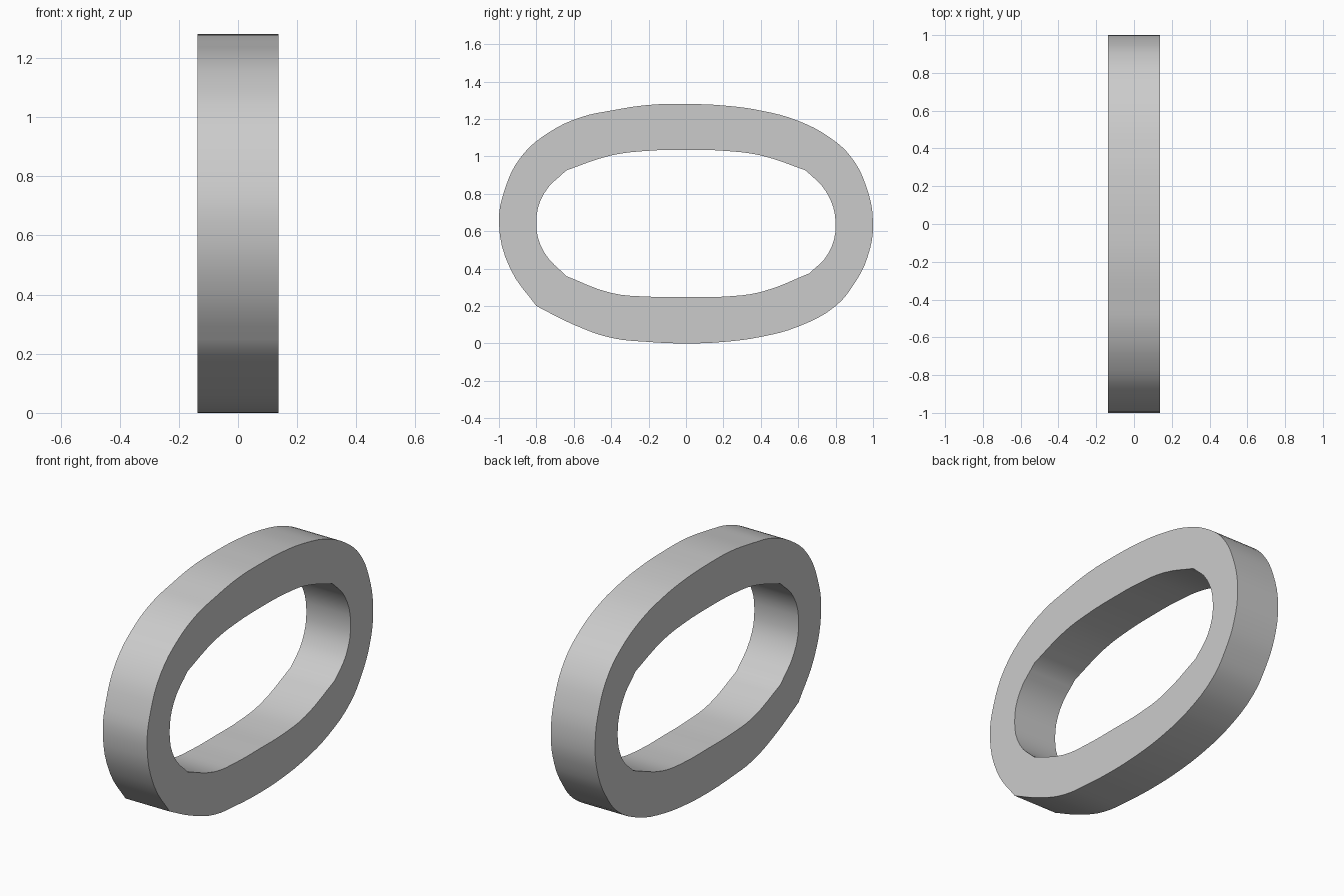
import bpy
import bmesh
from math import radians

HALF_WIDTH = 0.137

cube = bpy.data.objects.get("Cube")
if cube:
    bpy.data.objects.remove(cube, do_unlink=True)

# Outlines as (along, height, corner flag)
outer = [(0, 1.28), (0.2, 1.272), (0.4, 1.245), (0.6, 1.19), (0.77, 1.1), (0.88, 1.0),
         (0.96, 0.85), (1, 0.64), (0.97, 0.46), (0.9, 0.32), (0.8, 0.2), (0.6, 0.09),
         (0.4, 0.035), (0.2, 0.008), (0, 0), (-0.2, 0.008), (-0.4, 0.03), (-0.6, 0.1),
         (-0.8, 0.2, True), (-0.94, 0.4), (-1, 0.64), (-0.97, 0.82), (-0.88, 1.0),
         (-0.73, 1.13), (-0.56, 1.21), (-0.4, 1.245), (-0.2, 1.275)]
inner = [(0, 1.035), (0.2, 1.03), (0.4, 1.005), (0.64, 0.925, True), (0.75, 0.81),
         (0.8, 0.64), (0.76, 0.48), (0.66, 0.375, True), (0.4, 0.275), (0.2, 0.25),
         (0, 0.248), (-0.2, 0.25), (-0.4, 0.27), (-0.64, 0.36, True), (-0.76, 0.49),
         (-0.8, 0.64), (-0.76, 0.8), (-0.64, 0.925, True), (-0.4, 1.005), (-0.2, 1.03)]


def add_outline(curve, points):
    """Closed smooth spline, straight-handled at the soft corners."""
    spline = curve.splines.new("BEZIER")
    spline.bezier_points.add(len(points) - 1)
    spline.use_cyclic_u = True
    for knot, (along, height, *corner) in zip(spline.bezier_points, points):
        knot.co = (along, height, 0)
        kind = "VECTOR" if corner else "AUTO"
        knot.handle_left_type = knot.handle_right_type = kind


# Oval ring: filled outline with a hole, given thickness
curve = bpy.data.curves.new("oval_ring", "CURVE")
curve.dimensions = "2D"
curve.fill_mode = "BOTH"
curve.extrude = HALF_WIDTH
curve.resolution_u = 4
add_outline(curve, outer)
add_outline(curve, inner)
ring = bpy.data.objects.new("oval_ring", curve)
bpy.context.collection.objects.link(ring)
ring.rotation_euler = (radians(90), 0, radians(90))

bpy.ops.object.select_all(action="DESELECT")
ring.select_set(True)
bpy.context.view_layer.objects.active = ring
bpy.ops.object.convert(target="MESH")
ring = bpy.context.view_layer.objects.active
bpy.ops.object.transform_apply(location=False, rotation=True, scale=False)

# Weld the caps to the walls
bm = bmesh.new()
bm.from_mesh(ring.data)
bmesh.ops.remove_doubles(bm, verts=bm.verts, dist=0.0005)
bmesh.ops.recalc_face_normals(bm, faces=bm.faces)
bm.to_mesh(ring.data)
bm.free()

# Plain grey finish
grey = bpy.data.materials.new("light_grey")
grey.use_nodes = True
color = (0.6, 0.6, 0.6, 1)
grey.diffuse_color = color
grey.node_tree.nodes["Principled BSDF"].inputs["Base Color"].default_value = color
ring.data.materials.clear()
ring.data.materials.append(grey)
bpy.ops.object.shade_smooth_by_angle(angle=radians(30))
